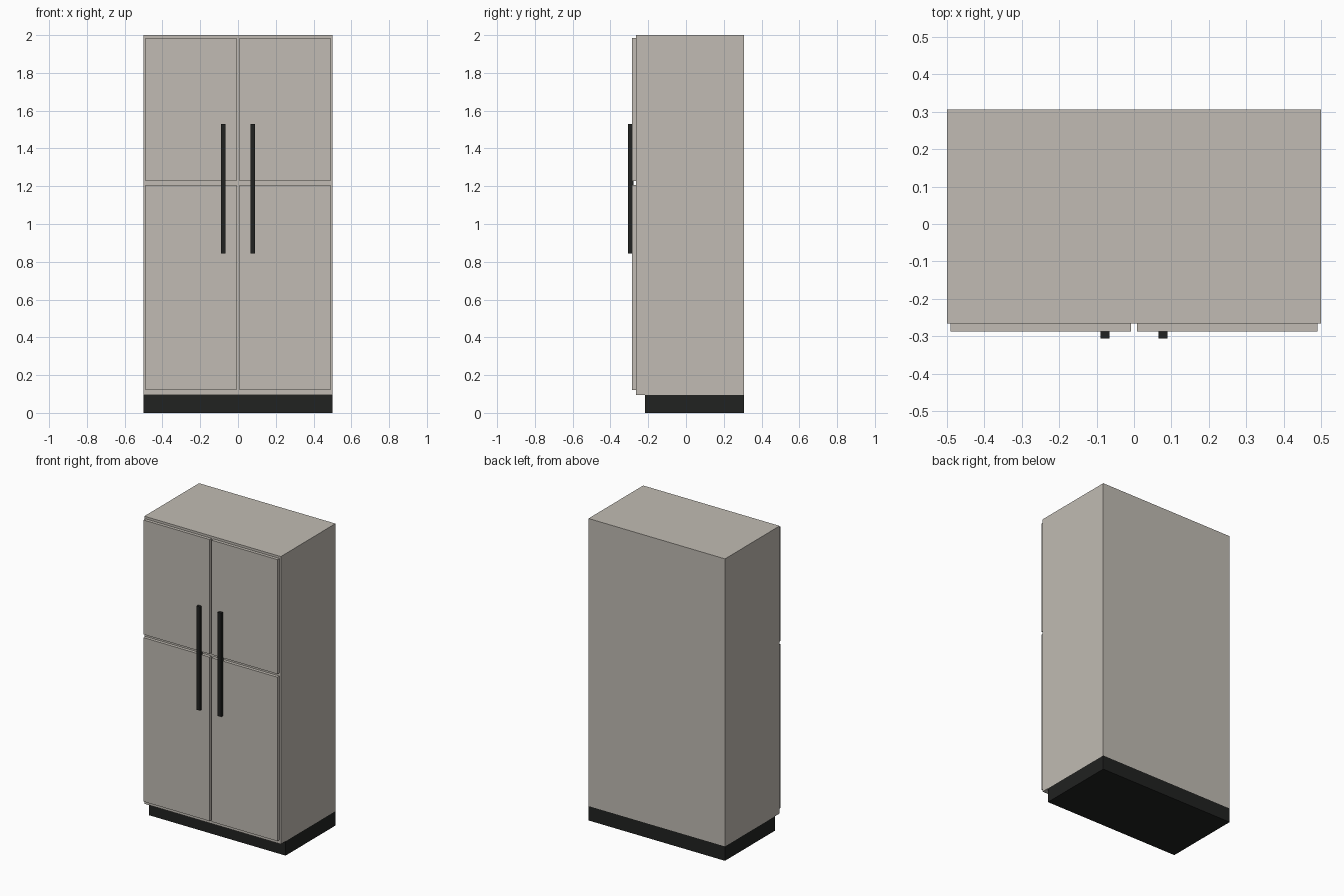
import bpy, bmesh
from mathutils import Vector

if "Cube" in bpy.data.objects:
    bpy.data.objects.remove(bpy.data.objects["Cube"])


def material(name, rgb):
    m = bpy.data.materials.new(name)
    m.diffuse_color = (*rgb, 1)
    m.use_nodes = True
    m.node_tree.nodes["Principled BSDF"].inputs["Base Color"].default_value = m.diffuse_color
    return m


STEEL = material("warm_grey_steel", (0.533, 0.5, 0.451))
BLACK = material("soft_black", (0.015, 0.016, 0.015))


def box(name, x, y, z, mat):
    """Axis-aligned box from (min, max) pairs."""
    bm = bmesh.new()
    bmesh.ops.create_cube(bm, size=1)
    lo, hi = Vector((x[0], y[0], z[0])), Vector((x[1], y[1], z[1]))
    for v in bm.verts:
        v.co = (lo + hi) / 2 + v.co * (hi - lo)
    me = bpy.data.meshes.new(name)
    bm.to_mesh(me)
    bm.free()
    me.materials.append(mat)
    ob = bpy.data.objects.new(name, me)
    bpy.context.collection.objects.link(ob)
    return ob


# cabinet and recessed plinth
box("cabinet", (-0.5, 0.5), (-0.266, 0.306), (0.095, 2.0), STEEL)
box("plinth", (-0.5, 0.5), (-0.216, 0.306), (0.0, 0.095), BLACK)

# doors and handles, mirrored left and right
for side, s in (("left", -1), ("right", 1)):
    def span(a, b):
        return tuple(sorted((s * a, s * b)))
    box(side + "_lower_door", span(0.008, 0.49), (-0.287, -0.266), (0.12, 1.206), STEEL)
    box(side + "_upper_door", span(0.008, 0.49), (-0.287, -0.266), (1.227, 1.985), STEEL)
    box(side + "_handle", span(0.065, 0.09), (-0.306, -0.279), (0.843, 1.53), BLACK)
